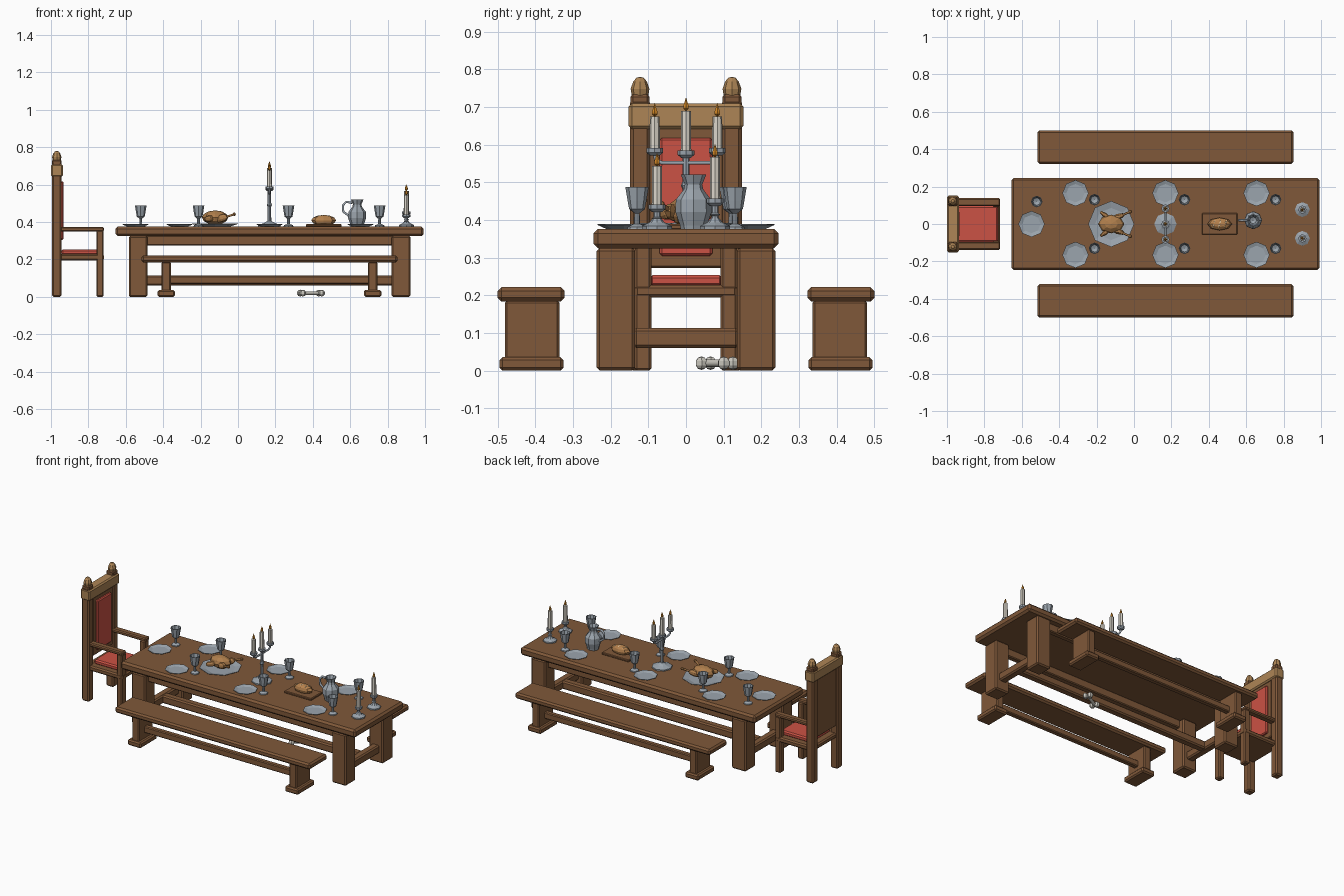
import bpy, bmesh, math
from mathutils import Vector, Matrix

if "Cube" in bpy.data.objects:
    bpy.data.objects.remove(bpy.data.objects["Cube"])

def mat(name, rgb):
    m = bpy.data.materials.new(name)
    m.diffuse_color = (*rgb, 1)
    m.use_nodes = True
    m.node_tree.nodes["Principled BSDF"].inputs["Base Color"].default_value = m.diffuse_color
    return m

WOOD = mat("brown wood", (0.215, 0.098, 0.041))
LIGHT = mat("light wood", (0.42, 0.235, 0.092))
RED = mat("red cloth", (0.60, 0.085, 0.058))
PEWTER = mat("pewter", (0.33, 0.375, 0.42))
WAX = mat("candle wax", (0.72, 0.68, 0.60))
FLAME = mat("flame", (0.66, 0.25, 0.02))
ROAST = mat("roast meat", (0.43, 0.21, 0.072))
CRUST = mat("bread crust", (0.46, 0.22, 0.075))
BONE = mat("bone", (0.62, 0.60, 0.54))
SCORE = mat("bread score", (0.75, 0.58, 0.36))

def finish(name, bm, m):
    bmesh.ops.recalc_face_normals(bm, faces=bm.faces)
    me = bpy.data.meshes.new(name)
    bm.to_mesh(me)
    bm.free()
    me.materials.append(m)
    ob = bpy.data.objects.new(name, me)
    bpy.context.collection.objects.link(ob)
    return ob

def box(name, x, y, z, m=WOOD, bev=0.008):
    """Bevelled box from three (min, max) ranges."""
    bm = bmesh.new()
    bmesh.ops.create_cube(bm, size=1)
    for v in bm.verts:
        v.co = [(a + b) / 2 + c * (b - a) for c, (a, b) in zip(v.co, (x, y, z))]
    if bev:
        bmesh.ops.bevel(bm, geom=bm.edges[:], offset=bev, segments=1, affect='EDGES')
    return finish(name, bm, m)

def mirror_box(name, x, y, z, m=WOOD, bev=0.008):
    box(name + "_right", x, y, z, m, bev)
    box(name + "_left", x, (-y[1], -y[0]), z, m, bev)

def lathe(name, loc, prof, m=PEWTER, n=8):
    """Spin (radius, height) points round z; zero radius closes the end."""
    bm = bmesh.new()
    rings = []
    for r, z in prof:
        k = n if r > 0 else 1
        rings.append([bm.verts.new((loc[0] + r * math.cos(2 * math.pi * i / n),
                                    loc[1] + r * math.sin(2 * math.pi * i / n), loc[2] + z))
                      for i in range(k)])
    for a, b in zip(rings, rings[1:]):
        for i in range(n):
            f = []
            for v in (a[i % len(a)], a[(i + 1) % len(a)], b[(i + 1) % len(b)], b[i % len(b)]):
                if v not in f:
                    f.append(v)
            bm.faces.new(f)
    return finish(name, bm, m)

def tube(name, pts, r, m=PEWTER, n=6):
    """Round bar along a polyline."""
    cu = bpy.data.curves.new(name, 'CURVE')
    cu.dimensions, cu.bevel_depth, cu.use_fill_caps = '3D', r, True
    cu.bevel_resolution = 1
    sp = cu.splines.new('POLY')
    sp.points.add(len(pts) - 1)
    for p, c in zip(sp.points, pts):
        p.co = (*c, 1)
    cu.materials.append(m)
    ob = bpy.data.objects.new(name, cu)
    bpy.context.collection.objects.link(ob)

def blob(name, loc, size, m, u=8, v=6, axis=(1, 0, 0)):
    """Faceted ellipsoid whose first radius lies along the axis."""
    bm = bmesh.new()
    bmesh.ops.create_uvsphere(bm, u_segments=u, v_segments=v, radius=1)
    rot = Vector(axis).to_track_quat('X', 'Z').to_matrix().to_4x4()
    bmesh.ops.transform(bm, verts=bm.verts,
                        matrix=Matrix.Translation(loc) @ rot @ Matrix.Diagonal((*size, 1)))
    return finish(name, bm, m)

# Table
T = 0.376
box("table_top", (-0.655, 0.993), (-0.246, 0.246), (0.325, T), bev=0.012)
for i, x in enumerate(((-0.584, -0.484), (0.822, 0.922))):
    mirror_box(f"table_leg_{i}", x, (0.135, 0.237), (0, 0.326))
    xc = sum(x) / 2
    box(f"table_end_stretcher_{i}", (xc - 0.025, xc + 0.025), (-0.14, 0.14), (0.06, 0.113))
mirror_box("table_apron", (-0.49, 0.83), (0.17, 0.205), (0.275, 0.327), bev=0.005)
box("table_long_stretcher", (-0.52, 0.86), (-0.025, 0.025), (0.062, 0.113))

# Benches
mirror_box("bench_top", (-0.516, 0.853), (0.322, 0.5), (0.184, 0.222), bev=0.01)
for i, x in enumerate((-0.384, 0.72)):
    mirror_box(f"bench_leg_{i}", (x - 0.025, x + 0.025), (0.336, 0.481), (0.03, 0.186), bev=0.006)
    mirror_box(f"bench_foot_{i}", (x - 0.047, x + 0.047), (0.325, 0.495), (0, 0.036))
mirror_box("bench_stretcher", (-0.37, 0.71), (0.392, 0.426), (0.07, 0.11), bev=0.005)

# High backed chair
mirror_box("chair_back_post", (-0.995, -0.943), (0.096, 0.148), (0, 0.72))
mirror_box("chair_front_post", (-0.757, -0.718), (0.092, 0.136), (0, 0.355), bev=0.006)
mirror_box("chair_arm", (-0.96, -0.716), (0.096, 0.138), (0.35, 0.373), bev=0.006)
box("chair_seat", (-0.985, -0.716), (-0.137, 0.137), (0.195, 0.228))
box("seat_cushion", (-0.943, -0.728), (-0.097, 0.097), (0.224, 0.254), RED)
box("back_panel", (-0.985, -0.948), (-0.1, 0.1), (0.273, 0.66), bev=0.005)
box("back_cushion", (-0.96, -0.933), (-0.07, 0.07), (0.305, 0.618), RED, 0.006)
box("chair_head_rail", (-1, -0.936), (-0.152, 0.152), (0.642, 0.71), LIGHT)
for s in (-1, 1):
    box("finial_collar", (-0.994, -0.944), (s * 0.122 - 0.025, s * 0.122 + 0.025), (0.70, 0.733), bev=0.006)
    lathe("chair_finial", (-0.969, s * 0.122, 0.73),
          [(0, 0), (0.022, 0), (0.025, 0.018), (0.018, 0.038), (0.009, 0.048), (0, 0.05)], LIGHT)

# Plates and platter
def plate(name, x, y, r, h):
    lathe(name, (x, y, T), [(0, 0), (r * 0.65, 0), (r, h - 0.002), (r, h),
                            (r * 0.7, h * 0.45), (0, h * 0.45)])

def goblet(x, y):
    lathe("goblet", (x, y, T), [(0, 0), (0.026, 0), (0.025, 0.006), (0.008, 0.014), (0.007, 0.042),
                                (0.021, 0.053), (0.025, 0.075), (0.031, 0.112), (0.027, 0.112),
                                (0.02, 0.07), (0, 0.062)])

for x in (-0.313, 0.168, 0.655):
    for s in (-1, 1):
        plate("plate", x, s * 0.165, 0.07, 0.013)
        goblet(x + 0.102, s * 0.13)
plate("head_plate", -0.548, 0, 0.07, 0.013)
goblet(-0.52, 0.12)
plate("roast_platter", -0.122, 0, 0.123, 0.016)

# Roast bird
blob("roast_body", (-0.122, 0, 0.424), (0.07, 0.05, 0.038), ROAST)
for s in (-1, 1):
    d = Vector((0.8, s * 0.35, 0.25)).normalized()
    p = Vector((-0.088, s * 0.036, 0.42))
    blob("roast_thigh", p, (0.042, 0.019, 0.021), ROAST, 6, 5, d)
    tube("leg_bone", [p + d * 0.03, p + d * 0.075], 0.006, ROAST)
    blob("leg_knuckle", p + d * 0.077, (0.01, 0.01, 0.01), ROAST, 6, 4)
    blob("roast_wing", (-0.155, s * 0.047, 0.418), (0.036, 0.014, 0.017), ROAST, 6, 5, (-0.7, s * 0.5, -0.1))

# Bread on a board
box("bread_board", (0.363, 0.553), (-0.057, 0.058), (T - 0.002, 0.389), bev=0.004)
blob("bread_loaf", (0.458, 0, 0.409), (0.066, 0.034, 0.029), CRUST)
for dx in (-0.03, 0, 0.03):
    blob("bread_score", (0.458 + dx, 0, 0.433 - abs(dx) * 0.12), (0.022, 0.006, 0.005), SCORE, 6, 4, (0.35, 1, 0))

# Jug with side handle
lathe("jug", (0.637, 0.02, T), [(0, 0), (0.034, 0), (0.036, 0.01), (0.048, 0.045), (0.047, 0.078), (0.026, 0.105),
                                (0.023, 0.118), (0.034, 0.145), (0.029, 0.145), (0.018, 0.118), (0, 0.11)])
tube("jug_handle", [(0.61, 0.02, 0.503), (0.578, 0.02, 0.508), (0.561, 0.02, 0.49),
                    (0.563, 0.02, 0.455), (0.595, 0.02, 0.432)], 0.007)

# Candles and their holders
def candle(x, y, z0, z1):
    lathe("candle_cup", (x, y, z0 - 0.016), [(0, 0), (0.013, 0), (0.022, 0.008), (0.022, 0.02), (0, 0.02)])
    lathe("candle", (x, y, z0), [(0, 0), (0.014, 0), (0.013, z1 - z0), (0, z1 - z0)], WAX)
    lathe("flame", (x, y, z1 - 0.001), [(0, 0), (0.008, 0.007), (0.008, 0.014), (0, 0.037)], FLAME, 6)

def stand(name, x, y, r, top):
    h = top - T
    lathe(name, (x, y, T), [(0, 0), (r, 0), (r, 0.008), (r * 0.5, 0.018), (0.01, 0.03),
                            (0.009, h * 0.55), (0.014, h * 0.6), (0.009, h * 0.66), (0.009, h), (0, h)])

stand("candelabrum_stand", 0.168, 0, 0.06, 0.568)
candle(0.168, 0, 0.581, 0.69)
for s in (-1, 1):
    candle(0.168, s * 0.083, 0.587, 0.675)
    tube("candelabrum_arm", [(0.168, 0, 0.552), (0.168, s * 0.065, 0.552),
                             (0.168, s * 0.08, 0.56), (0.168, s * 0.083, 0.575)], 0.006)
    top = 0.555 + s * 0.012
    stand("candlestick", 0.9, s * 0.077, 0.04, 0.432 + s * 0.008)
    candle(0.9, s * 0.077, 0.445 + s * 0.008, top)

# Gnawed bone under the table
a, b = Vector((0.34, 0.053, 0.02)), Vector((0.44, 0.112, 0.02))
tube("bone_shaft", [a, b], 0.011, BONE)
side = (b - a).cross(Vector((0, 0, 1))).normalized() * 0.014
for p in (a, b):
    for s in (-1, 1):
        blob("bone_knob", p + side * s, (0.019, 0.017, 0.018), BONE, 6, 5, b - a)
